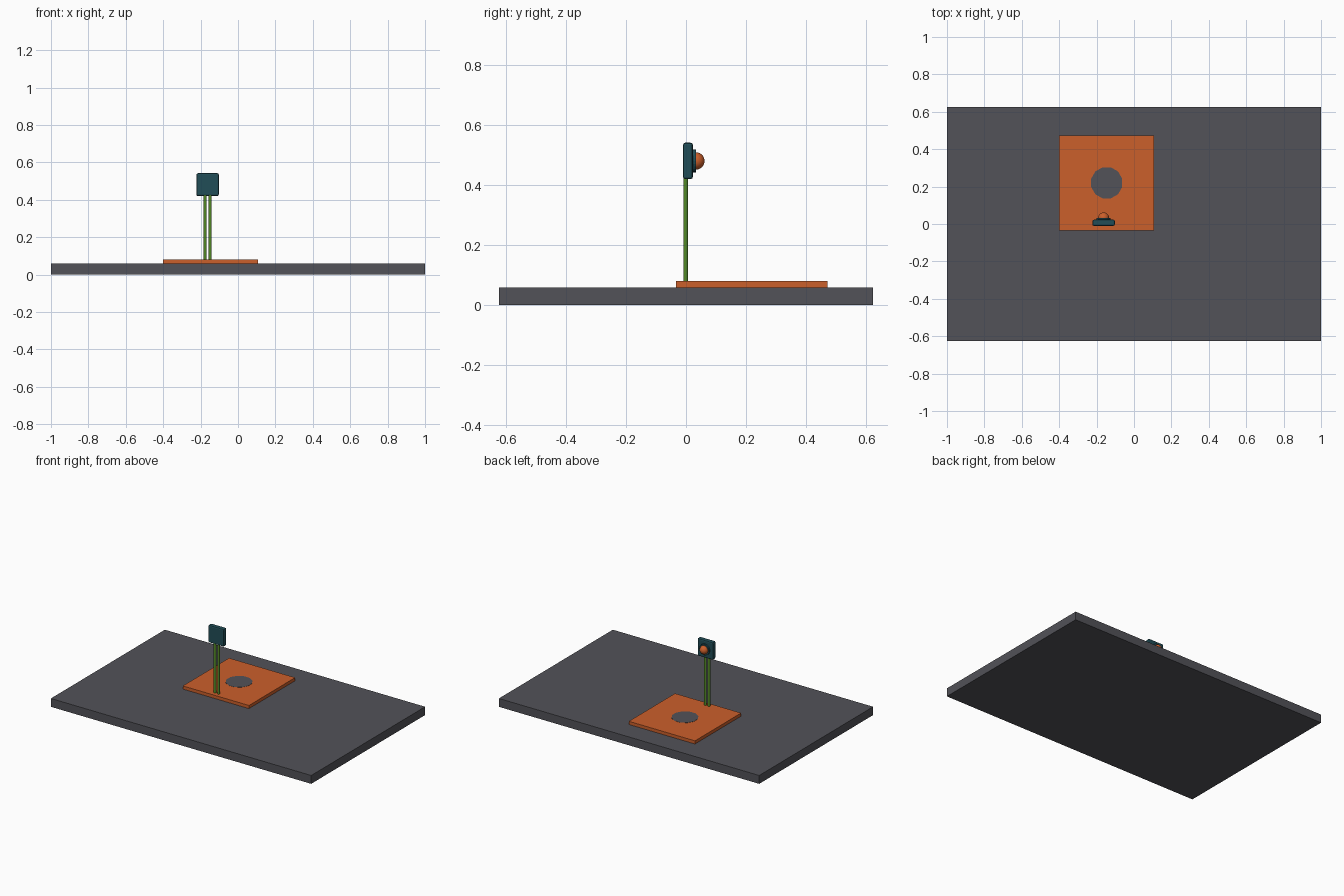
import bpy, math

if "Cube" in bpy.data.objects:
    bpy.data.objects.remove(bpy.data.objects["Cube"])

def mat(name, r, g, b):
    m = bpy.data.materials.new(name)
    m.diffuse_color = (r, g, b, 1)
    m.use_nodes = True
    m.node_tree.nodes["Principled BSDF"].inputs["Base Color"].default_value = m.diffuse_color
    return m

grey = mat("slate grey", 0.085, 0.085, 0.098)
orange = mat("orange", 0.60, 0.115, 0.024)
teal = mat("dark teal", 0.015, 0.075, 0.095)
green = mat("green", 0.09, 0.26, 0.02)

def finish(name, m):
    o = bpy.context.object
    o.name = name
    o.data.materials.append(m)
    return o

def box(name, lo, hi, m, bevel=0):
    bpy.ops.mesh.primitive_cube_add(size=1, location=[(a + b) / 2 for a, b in zip(lo, hi)])
    o = finish(name, m)
    o.scale = [b - a for a, b in zip(lo, hi)]
    bpy.ops.object.transform_apply(location=False, rotation=False, scale=True)
    if bevel:
        b = o.modifiers.new("bevel", 'BEVEL')
        b.width, b.segments = bevel, 2
    return o

def cyl(name, loc, r, h, m, n=16, rot=(0, 0, 0)):
    bpy.ops.mesh.primitive_cylinder_add(vertices=n, radius=r, depth=h, location=loc, rotation=rot)
    return finish(name, m)

CX = -0.1625  # centre line of the sensor

# Table slab and square mat with a round grey inlay
box("slab", (-1, -0.625, 0), (1, 0.625, 0.058), grey)
box("square_plate", (-0.40, -0.034, 0.058), (0.108, 0.473, 0.08), orange)
cyl("round_inlay", (-0.146, 0.22, 0.079), 0.086, 0.004, grey, 12, (0, 0, math.pi / 12))

# Twin posts
for side, x in (("left", CX - 0.0135), ("right", CX + 0.0135)):
    cyl(side + "_post", (x, -0.001, 0.26), 0.008, 0.365, green, 12)

# Sensor head, collar and dome facing the back
box("head", (CX - 0.06, -0.01, 0.42), (CX + 0.06, 0.023, 0.542), teal, 0.008)
cyl("collar", (CX, 0.026, 0.481), 0.038, 0.014, teal, 24, (math.pi / 2, 0, 0))
bpy.ops.mesh.primitive_uv_sphere_add(segments=24, ring_count=16, radius=0.029,
                                     location=(CX, 0.033, 0.481), rotation=(math.pi / 2, 0, 0))
finish("dome", orange)
bpy.ops.object.shade_smooth_by_angle()
